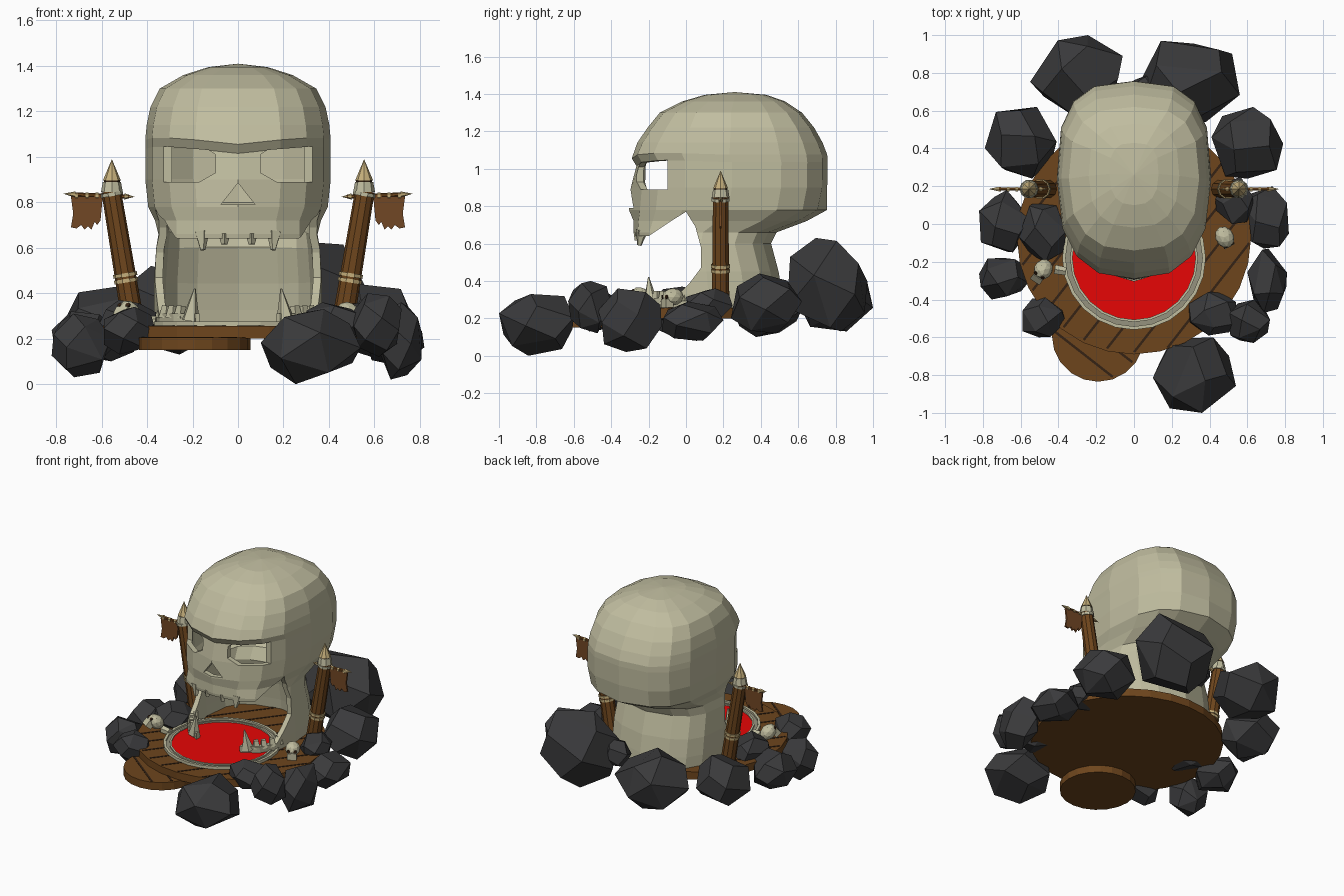
import bpy, bmesh, math, random
from mathutils import Vector, Matrix

if "Cube" in bpy.data.objects:
    bpy.data.objects.remove(bpy.data.objects["Cube"])

random.seed(11)

def mat(name, *rgb):
    m = bpy.data.materials.new(name)
    m.diffuse_color = (*rgb, 1)
    m.use_nodes = True
    m.node_tree.nodes["Principled BSDF"].inputs["Base Color"].default_value = m.diffuse_color
    return m

BONE = mat("bone", .53, .51, .35)
TRIM = mat("pool_trim", .30, .29, .21)
ROCK = mat("dark_rock", .042, .042, .044)
WOOD = mat("wood", .155, .06, .012)
GAP = mat("dark_gap", .035, .016, .007)
RED = mat("red_pool", .87, .002, .002)
TAN = mat("tan_tip", .56, .43, .20)
CLOTH = mat("leather", .165, .063, .018)

def finish(name, bm, m):
    me = bpy.data.meshes.new(name)
    bm.to_mesh(me)
    bm.free()
    me.materials.append(m)
    ob = bpy.data.objects.new(name, me)
    bpy.context.collection.objects.link(ob)
    return ob

def rod(name, a, b, r1, r2, m, n=10):
    """Tapered cylinder or cone between two points."""
    a, b = Vector(a), Vector(b)
    bm = bmesh.new()
    bmesh.ops.create_cone(bm, cap_ends=True, segments=n, radius1=r1, radius2=r2, depth=(b - a).length)
    rot = (b - a).to_track_quat('Z', 'Y').to_matrix().to_4x4()
    bm.transform(Matrix.Translation((a + b) / 2) @ rot)
    return finish(name, bm, m)

def prism(name, pts, axis, lo, hi, m):
    """Extrude a 2D outline along x (points are y,z) or y (points are x,z)."""
    put = (lambda p, t: (t, p[0], p[1])) if axis == 'x' else (lambda p, t: (p[0], t, p[1]))
    bm = bmesh.new()
    a = [bm.verts.new(put(p, lo)) for p in pts]
    b = [bm.verts.new(put(p, hi)) for p in pts]
    bm.faces.new(a)
    bm.faces.new(b)
    for i in range(len(a)):
        j = (i + 1) % len(a)
        bm.faces.new((a[i], a[j], b[j], b[i]))
    bmesh.ops.recalc_face_normals(bm, faces=bm.faces)
    return finish(name, bm, m)

def ring(name, c, z0, z1, r0, r1, m, n=24):
    """Flat-topped annulus."""
    bm = bmesh.new()
    loops = []
    for r, z in ((r1, z0), (r1, z1), (r0, z1), (r0, z0)):
        loops.append([bm.verts.new((c[0] + r * math.cos(i * math.tau / n), c[1] + r * math.sin(i * math.tau / n), z))
                      for i in range(n)])
    for k in range(4):
        p, q = loops[k], loops[(k + 1) % 4]
        for i in range(n):
            j = (i + 1) % n
            bm.faces.new((p[i], p[j], q[j], q[i]))
    return finish(name, bm, m)

# --- Giant skull: lofted shell, levels are (z, half width, front y, back y)
LEVELS = [(.25, .365, -.24, .50), (.33, .37, -.25, .49), (.45, .37, -.25, .47), (.60, .36, -.27, .43),
          (.66, .35, -.28, .46), (.72, .365, -.28, .62), (.78, .395, -.275, .73), (.90, .408, -.265, .755),
          (1.035, .408, -.265, .757), (1.075, .408, -.29, .755), (1.14, .402, -.26, .73), (1.22, .385, -.205, .685),
          (1.30, .345, -.14, .62), (1.36, .24, -.02, .53), (1.395, .13, .10, .43)]

def outline(level, t):
    z, w, f, b = level
    c, s = math.cos(t), math.sin(t)
    e = 2 / (2.9 if s > 0 else 2.7)
    narrow = 1 - .07 * max(0, -s) ** 1.5 if z > .7 else 1     # face is narrower than the back
    return Vector((w * narrow * math.copysign(abs(c) ** e, c),
                   (f + b) / 2 + (b - f) / 2 * math.copysign(abs(s) ** e, s), z))

bm = bmesh.new()
N = 16
rings = [[bm.verts.new(outline(L, i * math.tau / N)) for i in range(N)] for L in LEVELS]
for r, L in zip(rings, LEVELS):
    if .75 < L[0] < 1.0:
        r[12].co.y -= .03          # nose ridge
    if 1 < L[0] < 1.1:
        r[12].co.z -= .02          # brow dips in the middle
        for k in (9, 10, 14, 15):
            r[k].co.z += .008
    if L[0] < .8:
        r[4].co.y += .025          # ridge down the nape
for a, b in zip(rings, rings[1:]):
    for i in range(N):
        j = (i + 1) % N
        bm.faces.new((a[i], a[j], b[j], b[i]))
top = bm.verts.new((0, .26, 1.41))
for i in range(N):
    bm.faces.new((rings[-1][i], rings[-1][(i + 1) % N], top))
skull = finish("giant_skull", bm, BONE)
sol = skull.modifiers.new("shell", 'SOLIDIFY')
sol.thickness, sol.offset = .035, -1

# Mouth, jaw gap, eye and nose openings
cutters = [
    prism("mouth_cutter", [(-.6, .31), (-.6, .64), (-.2, .64), (-.08, .72), (.0, .77), (.05, .69),
                           (.08, .58), (.08, .47), (.02, .39), (-.06, .31)], 'x', -.6, .6, BONE),
    prism("jaw_gap_cutter", [(-.17, .1), (.17, .1), (.17, .4), (-.17, .4)], 'y', -.6, 0, BONE),
    prism("nose_cutter", [(-.075, .79), (.075, .79), (.0, .885)], 'y', -.6, -.15, BONE)]
for s in (1, -1):
    cutters.append(prism("eye_cutter", [(s * x, z) for x, z in ((.10, 1.01), (.13, 1.03), (.5, 1.06), (.5, .89),
                                                               (.17, .89), (.10, .93))], 'y', -.6, -.1, BONE))
for c in cutters:
    c.hide_render = True
    md = skull.modifiers.new("cut", 'BOOLEAN')
    md.operation, md.solver, md.object = 'DIFFERENCE', 'EXACT', c
dg = bpy.context.evaluated_depsgraph_get()
carved = bpy.data.meshes.new_from_object(skull.evaluated_get(dg))
skull.modifiers.clear()
skull.data = carved
for c in cutters:
    bpy.data.objects.remove(c)

# Teeth
for s in (1, -1):
    rod("upper_fang", (s * .16, -.235, .67), (s * .155, -.25, .59), .034, .012, BONE, 5)
    rod("upper_tooth", (s * .06, -.255, .66), (s * .06, -.26, .615), .026, .014, BONE, 4)
    rod("lower_fang", (s * .21, -.19, .28), (s * .19, -.2, .42), .042, .004, BONE, 5)
    for x, y in ((.255, -.155), (.29, -.12), (.32, -.07), (.335, -.01)):
        rod("lower_tooth", (s * x, y, .29), (s * x * .98, y, .345), .03, .02, BONE, 4)

# --- Platforms with plank gaps
def platform(name, c, r, z0, z1, ang, n):
    rod(name, (*c, z0), (*c, z1), r, r, WOOD, n)
    d = -r + .12
    while d < r - .05:
        half = math.sqrt(r * r - d * d) - .015
        bm = bmesh.new()
        bmesh.ops.create_cube(bm, size=1)
        bm.transform(Matrix.Translation((*c, z1)) @ Matrix.Rotation(ang, 4, 'Z')
                     @ Matrix.Translation((0, d, 0)) @ Matrix.Diagonal((2 * half, .013, .005, 1)))
        finish("plank_gap", bm, GAP)
        d += .125

platform("main_platform", (0, -.07), .62, .20, .255, math.radians(52), 28)
platform("front_step", (-.19, -.59), .245, .15, .205, math.radians(-38), 20)

# --- Blood red pool with double rim
POOL = (0, -.18)
rod("red_pool", (*POOL, .25), (*POOL, .264), .335, .335, RED, 24)
ring("pool_groove", POOL, .25, .263, .32, .37, TRIM)
ring("pool_outer_rim", POOL, .25, .275, .362, .38, BONE)
ring("pool_inner_rim", POOL, .25, .272, .326, .339, BONE)

# --- Leaning posts with bands, spiked tips and banners
for s in (1, -1):
    Y = .185
    at = lambda z: Vector((s * (.458 + .167 * (z - .25)), Y, z))
    rod("post", at(.22), at(.85), .05, .043, WOOD, 10)
    for z, r in ((.455, .053), (.48, .053), (.835, .05)):
        rod("post_band", at(z - .008), at(z + .008), r, r, TAN if z < .5 else BONE, 10)
    x = s * .555
    rod("tip_cup", (x, Y, .845), (x, Y, .89), .048, .04, BONE, 8)
    rod("tip_groove", (x, Y, .885), (x, Y, .9), .035, .035, GAP, 8)
    rod("tip_spike", (x, Y, .895), (x, Y, .99), .04, 0, TAN, 8)
    rod("banner_bar", (s * .48, Y, .825), (s * .73, Y, .835), .009, .009, WOOD, 6)
    rod("bar_spike", (s * .715, Y, .834), (s * .77, Y, .838), .014, 0, TAN, 6)
    rod("bar_spike", (s * .50, Y, .826), (s * .455, Y, .824), .014, 0, TAN, 6)
    prism("banner", [(s * a, b) for a, b in ((.595, .825), (.605, .72), (.62, .70), (.63, .715), (.645, .68),
                                             (.66, .695), (.675, .68), (.69, .70), (.71, .685), (.735, .69),
                                             (.725, .75), (.735, .825))], 'y', Y - .006, Y + .006, CLOTH)
    for bx in (.62, .665, .71):
        rod("banner_tie", (s * (bx - .007), Y, .829), (s * (bx + .007), Y, .829), .014, .014, TAN, 6)

# --- Small skulls and bones on the platform
def small_skull(x, y, z, turn, tilt):
    M = Matrix.Translation((x, y, z)) @ Matrix.Rotation(turn, 4, 'Z') @ Matrix.Rotation(tilt, 4, 'X')
    bm = bmesh.new()
    bmesh.ops.create_icosphere(bm, subdivisions=2, radius=.052,
                               matrix=M @ Matrix.Diagonal((.95, 1.15, .9, 1)))
    bmesh.ops.create_cube(bm, size=1, matrix=M @ Matrix.Translation((0, -.035, -.035))
                          @ Matrix.Diagonal((.06, .045, .045, 1)))
    finish("small_skull", bm, BONE)
    for s in (1, -1):
        rod("small_eye", M @ Vector((s * .02, -.04, 0)), M @ Vector((s * .022, -.055, 0)), .011, .011, GAP, 6)

small_skull(.48, -.07, .315, .5, 0)
small_skull(-.48, -.24, .315, -.6, -.7)
rod("loose_bone", (-.42, -.24, .275), (-.36, -.25, .275), .028, .024, BONE, 6)

# --- Rocks: convex hulls fitted to (x0, x1, y0, y1, z0, z1)
ROCKS = [(-.55, -.06, .56, 1, .13, .52), (.04, .56, .54, .97, .13, .63), (-.79, -.41, .24, .62, .10, .43),
         (.41, .79, .24, .62, .12, .44), (-.82, -.54, -.15, .18, .08, .32), (.57, .82, -.13, .2, .08, .29),
         (-.61, -.36, -.2, .11, .18, .37), (.43, .63, -.0, .25, .18, .36), (-.82, -.56, -.4, -.18, .03, .31),
         (.60, .81, -.47, -.13, .02, .36), (-.59, -.36, -.6, -.39, .13, .34), (.29, .54, -.59, -.36, .18, .36),
         (.5, .72, -.63, -.4, .12, .40), (.1, .54, -1, -.6, 0, .33), (-.04, .2, .6, .79, .28, .48)]
for box in ROCKS:
    bm = bmesh.new()
    n, turn = 16, random.random() * 6
    for i in range(n):
        z = 1 - 2 * (i + .5) / n
        t = turn + i * 2.39996 + random.uniform(-.25, .25)
        r = math.sqrt(1 - z * z)
        bm.verts.new(Vector((r * math.cos(t), r * math.sin(t), z)) * random.uniform(.95, 1.06))
    bmesh.ops.convex_hull(bm, input=bm.verts)
    bmesh.ops.dissolve_limit(bm, angle_limit=math.radians(22), verts=bm.verts, edges=bm.edges)
    for k in range(3):
        lo = min(v.co[k] for v in bm.verts)
        hi = max(v.co[k] for v in bm.verts)
        for v in bm.verts:
            v.co[k] = box[2 * k] + (v.co[k] - lo) / (hi - lo) * (box[2 * k + 1] - box[2 * k])
    finish("rock", bm, ROCK)
